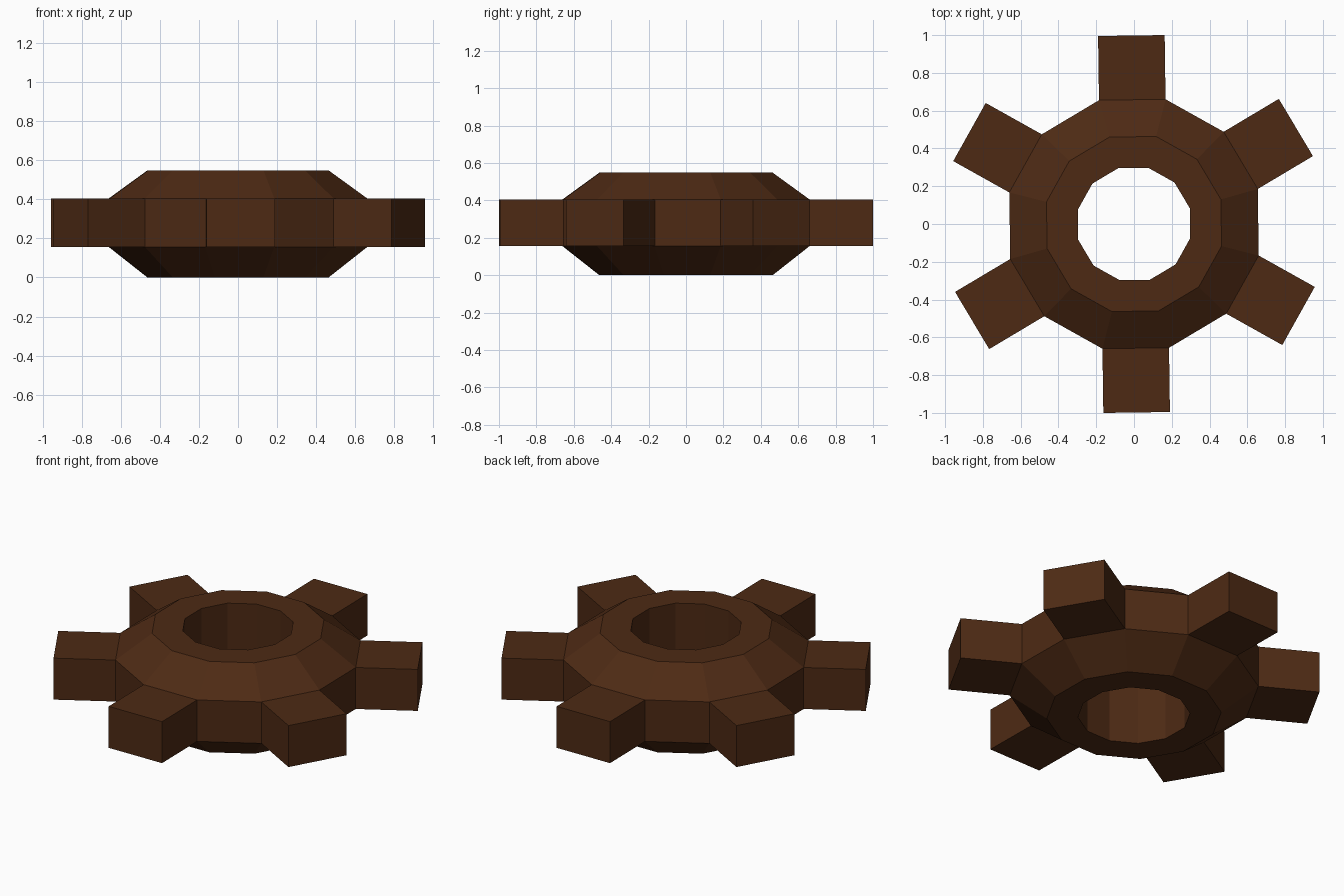
import bpy, bmesh
from math import cos, sin, radians

if "Cube" in bpy.data.objects:
    bpy.data.objects.remove(bpy.data.objects["Cube"])

SIDES = 12
TURN = 0.8          # slight twist of the whole wheel, in degrees
TOOTH_LENGTH = 0.34
# Closed cross-section: (radius, z)
PROFILE = [(0.307, 0.0), (0.478, 0.0), (0.681, 0.155),
           (0.681, 0.405), (0.478, 0.548), (0.307, 0.548)]
RIM = 2             # profile segment that carries the teeth

bm = bmesh.new()

# Twelve-sided rings
angles = [radians(15 + TURN + i * 360 / SIDES) for i in range(SIDES)]
rings = [[bm.verts.new((r * cos(a), r * sin(a), z)) for a in angles] for r, z in PROFILE]

# Hub skin, with a block tooth on every other rim face
for p in range(len(PROFILE)):
    lower, upper = rings[p], rings[(p + 1) % len(PROFILE)]
    for i in range(SIDES):
        j = (i + 1) % SIDES
        base = [lower[i], lower[j], upper[j], upper[i]]
        if p == RIM and i % 2 == 0:
            a = radians(30 + TURN + i * 360 / SIDES)
            dx, dy = TOOTH_LENGTH * cos(a), TOOTH_LENGTH * sin(a)
            tip = [bm.verts.new((v.co.x + dx, v.co.y + dy, v.co.z)) for v in base]
            bm.faces.new(tip)
            for k in range(4):
                n = (k + 1) % 4
                bm.faces.new([base[k], base[n], tip[n], tip[k]])
        else:
            bm.faces.new(base)

bmesh.ops.recalc_face_normals(bm, faces=bm.faces)
mesh = bpy.data.meshes.new("gear_wheel")
bm.to_mesh(mesh)
bm.free()

# Dark brown finish
brown = bpy.data.materials.new("dark_brown")
brown.diffuse_color = (0.075, 0.023, 0.007, 1)
brown.use_nodes = True
brown.node_tree.nodes["Principled BSDF"].inputs["Base Color"].default_value = brown.diffuse_color
mesh.materials.append(brown)

gear = bpy.data.objects.new("gear_wheel", mesh)
bpy.context.collection.objects.link(gear)
